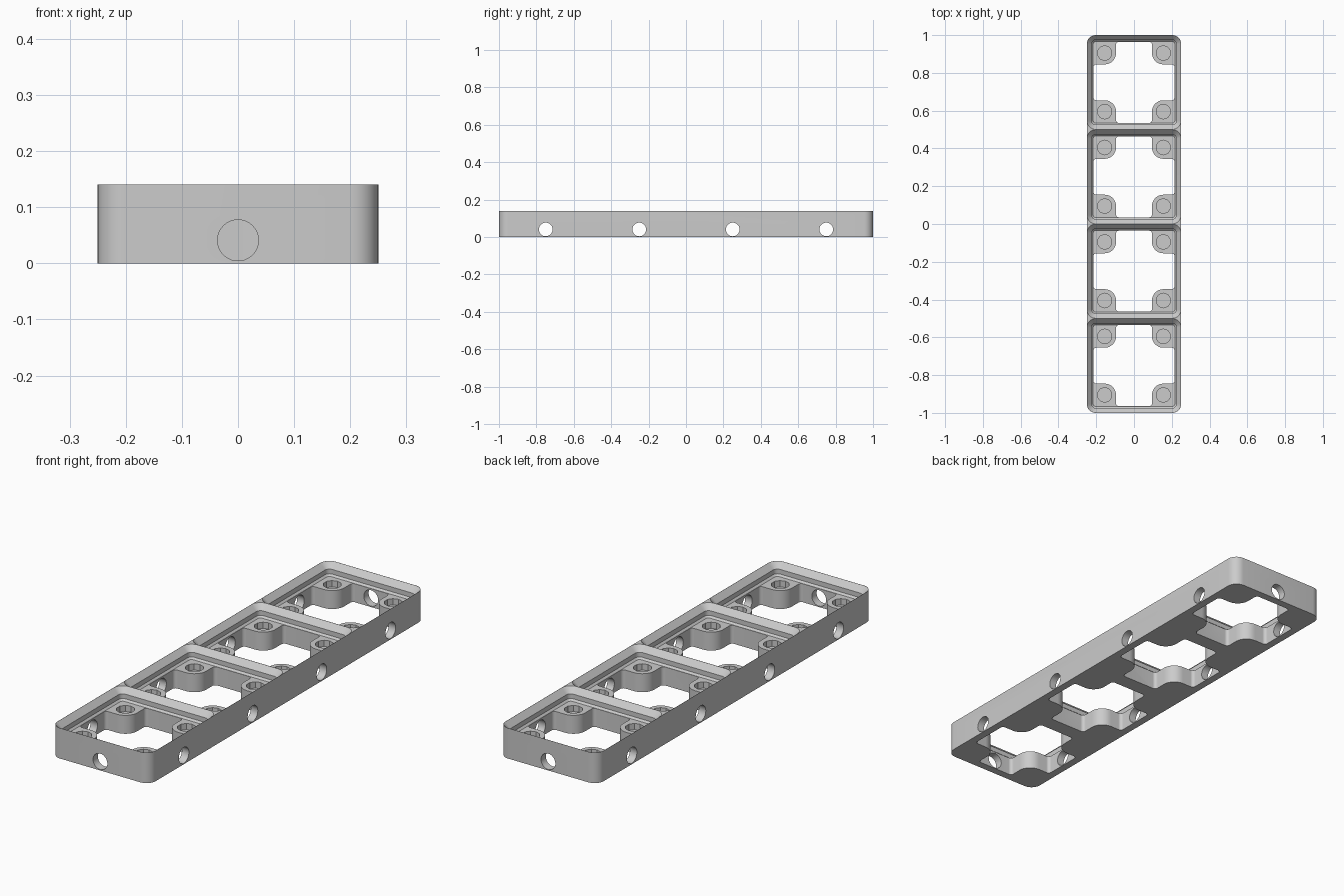
import bpy, bmesh, math
from mathutils import Vector, Matrix

cube = bpy.data.objects.get("Cube")
if cube:
    bpy.data.objects.remove(cube, do_unlink=True)

CELL, HEIGHT, CELLS = 0.5, 0.14, 4

grey = bpy.data.materials.new("light grey")
grey.use_nodes = True
grey.diffuse_color = (0.6, 0.6, 0.6, 1)
grey.node_tree.nodes["Principled BSDF"].inputs["Base Color"].default_value = (0.6, 0.6, 0.6, 1)


def fillet(corners, steps=8):
    """Round every right-angled corner (x, y, radius) of an outline."""
    pts = []
    for i, (x, y, r) in enumerate(corners):
        p = Vector((x, y))
        u = (Vector(corners[i - 1][:2]) - p).normalized()
        v = (Vector(corners[(i + 1) % len(corners)][:2]) - p).normalized()
        c = p + r * (u + v)
        for s in range(steps + 1):
            t = math.pi / 2 * s / steps
            pts.append(c - r * (v * math.cos(t) + u * math.sin(t)))
    return pts


def rounded_rect(hx, hy, r):
    return fillet([(hx, -hy, r), (hx, hy, r), (-hx, hy, r), (-hx, -hy, r)])


def loft(name, levels, location=(0, 0, 0)):
    """Closed solid through a stack of (outline, z) sections."""
    bm = bmesh.new()
    rings = [[bm.verts.new((p.x, p.y, z)) for p in pts] for pts, z in levels]
    for low, high in zip(rings, rings[1:]):
        n = len(low)
        for i in range(n):
            j = (i + 1) % n
            bm.faces.new((low[i], low[j], high[j], high[i]))
    bm.faces.new(rings[0][::-1])
    bm.faces.new(rings[-1])
    bmesh.ops.recalc_face_normals(bm, faces=bm.faces)
    return to_object(name, bm, location)


def cylinder(name, radius, length, location, axis="Z", sides=40):
    bm = bmesh.new()
    turn = {"X": Matrix.Rotation(math.pi / 2, 4, "Y"),
            "Y": Matrix.Rotation(math.pi / 2, 4, "X"),
            "Z": Matrix.Identity(4)}[axis]
    bmesh.ops.create_cone(bm, cap_ends=True, segments=sides, radius1=radius,
                          radius2=radius, depth=length, matrix=turn)
    return to_object(name, bm, location)


def to_object(name, bm, location):
    mesh = bpy.data.meshes.new(name)
    bm.to_mesh(mesh)
    bm.free()
    mesh.materials.append(grey)
    obj = bpy.data.objects.new(name, mesh)
    obj.location = location
    bpy.context.collection.objects.link(obj)
    return obj


def cut(target, cutter):
    cutter.hide_render = True
    bpy.context.view_layer.objects.active = target
    mod = target.modifiers.new("cut", "BOOLEAN")
    mod.operation, mod.solver, mod.object = "DIFFERENCE", "EXACT", cutter
    bpy.ops.object.modifier_apply(modifier=mod.name)
    bpy.data.objects.remove(cutter, do_unlink=True)


# Solid block with rounded vertical edges
outline = rounded_rect(CELL / 2, CELL * CELLS / 2, 0.0476)
plate = loft("grid_baseplate", [(outline, 0), (outline, HEIGHT)])

# Stepped, chamfered socket section: half width, corner radius, z
socket = [(0.216, 0.0137, 0.0846), (0.2244, 0.022, 0.093),
          (0.2244, 0.022, 0.1144), (0.2494, 0.047, HEIGHT),
          (0.2594, 0.057, HEIGHT + 0.01)]

# Cross-shaped floor opening that leaves four rounded corner pads
ARM, REACH = 0.095, 0.2145
cross = []
for k in range(4):
    for x, y, r in ((REACH, -ARM, 0.015), (REACH, ARM, 0.015), (ARM, ARM, 0.06)):
        q = Matrix.Rotation(k * math.pi / 2, 2) @ Vector((x, y))
        cross.append((q.x, q.y, r))
cross = fillet(cross)

for i in range(CELLS):
    cy = (i - (CELLS - 1) / 2) * CELL
    cut(plate, loft("socket_cutter", [(rounded_rect(h, h, r), z) for h, r, z in socket], (0, cy, 0)))
    cut(plate, loft("opening_cutter", [(cross, -0.02), (cross, 0.09)], (0, cy, 0)))
    # Blind magnet pockets in the pads
    for sx in (-1, 1):
        for sy in (-1, 1):
            cut(plate, cylinder("pocket_cutter", 0.039, 0.06,
                                (sx * 0.155, cy + sy * 0.155, 0.086), sides=10))
    # Round connector holes through both side walls
    cut(plate, cylinder("side_hole_cutter", 0.0365, 0.6, (0, cy, 0.041), "X"))

# Connector holes in the end walls
for s in (-1, 1):
    cut(plate, cylinder("end_hole_cutter", 0.0365, 0.1, (0, s * 0.98, 0.041), "Y"))

bpy.ops.object.select_all(action="DESELECT")
plate.select_set(True)
bpy.context.view_layer.objects.active = plate
bpy.ops.object.shade_smooth_by_angle(angle=math.radians(30))
